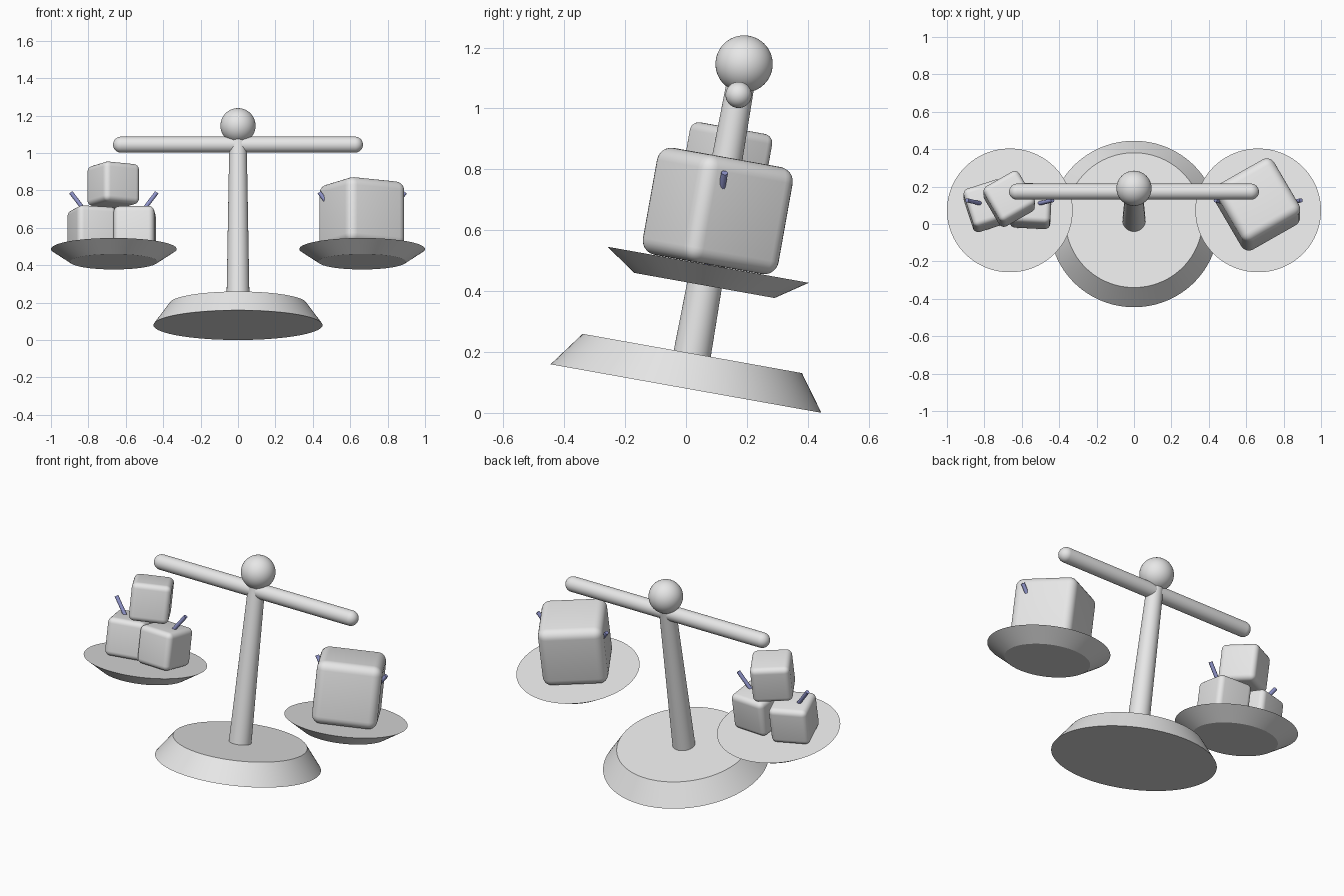
import bpy, bmesh, math
from mathutils import Matrix, Vector

if "Cube" in bpy.data.objects:
    bpy.data.objects.remove(bpy.data.objects["Cube"], do_unlink=True)

# The whole balance leans back about the x axis
LEAN = Matrix.Translation((0, 0, 0.08)) @ Matrix.Rotation(math.radians(-10.15), 4, 'X')


def material(name, color):
    mat = bpy.data.materials.new(name)
    mat.use_nodes = True
    mat.diffuse_color = color
    mat.node_tree.nodes["Principled BSDF"].inputs["Base Color"].default_value = color
    return mat


GREY = material("pale grey", (0.8, 0.8, 0.8, 1))
BLUE = material("dusty blue", (0.28, 0.3, 0.6, 1))


def finish(name, bm, mat, local=Matrix(), angle=30):
    bmesh.ops.recalc_face_normals(bm, faces=bm.faces)
    mesh = bpy.data.meshes.new(name)
    bm.to_mesh(mesh)
    bm.free()
    mesh.materials.append(mat)
    obj = bpy.data.objects.new(name, mesh)
    bpy.context.collection.objects.link(obj)
    obj.matrix_world = LEAN @ local
    bpy.ops.object.select_all(action='DESELECT')
    bpy.context.view_layer.objects.active = obj
    obj.select_set(True)
    bpy.ops.object.shade_smooth_by_angle(angle=math.radians(angle))
    return obj


def rod(name, start, end, r1, r2, mat=GREY, sides=64, round_ends=False):
    """Straight or tapered round part between two points."""
    start, end = Vector(start), Vector(end)
    axis = end - start
    half = axis.length / 2
    bm = bmesh.new()
    bmesh.ops.create_cone(bm, cap_ends=not round_ends, segments=sides,
                          radius1=r1, radius2=r2, depth=axis.length)
    if round_ends:
        for side in (-1, 1):
            ball = bmesh.ops.create_uvsphere(
                bm, u_segments=sides, v_segments=24, radius=r1,
                matrix=Matrix.Translation((0, 0, side * half)))
            inner = [v for v in ball["verts"] if v.co.z * side < half - 1e-4]
            bmesh.ops.delete(bm, geom=inner, context='VERTS')
        bmesh.ops.remove_doubles(bm, verts=bm.verts, dist=1e-4)
    turn = axis.to_track_quat('Z', 'Y').to_matrix().to_4x4()
    return finish(name, bm, mat, Matrix.Translation((start + end) / 2) @ turn)


def block(name, x, y, bottom, size, bevel, turn):
    """Cube with rounded edges."""
    bm = bmesh.new()
    bmesh.ops.create_cube(bm, size=size)
    bmesh.ops.bevel(bm, geom=bm.edges[:], offset=bevel, segments=6,
                    profile=0.5, affect='EDGES', clamp_overlap=True)
    place = Matrix.Translation((x, y, bottom + size / 2))
    finish(name, bm, GREY, place @ Matrix.Rotation(math.radians(turn), 4, 'Z'), 40)


# Stand
rod("base", (0, 0, 0), (0, 0, 0.117), 0.452, 0.366, sides=96)
rod("post", (0, 0, 0.1), (0, 0, 1.02), 0.062, 0.046)
rod("beam", (-0.625, 0, 0.98), (0.625, 0, 0.98), 0.043, 0.043, round_ends=True)
bm = bmesh.new()
bmesh.ops.create_uvsphere(bm, u_segments=48, v_segments=32, radius=0.094)
finish("top_ball", bm, GREY, Matrix.Translation((0, 0, 1.083)))

# Pans, each with a pair of cords rising from its middle
for side, label in ((1, "left"), (-1, "right")):
    x = side * 0.664
    rod(label + "_pan", (x, 0, 0.344), (x, 0, 0.413), 0.234, 0.336, sides=96)
    for way, end in ((1, "outer"), (-1, "inner")):
        rod(f"{label}_{end}_cord", (x, 0, 0.413), (x + side * way * 0.229, 0, 0.72),
            0.011, 0.011, BLUE, 16)

# Weights
block("large_block", 0.662, 0, 0.414, 0.357, 0.048, 30)
block("small_block_outer", -0.782, 0.005, 0.416, 0.217, 0.03, 18)
block("small_block_inner", -0.552, 0.005, 0.416, 0.217, 0.03, -3)
block("small_block_top", -0.667, 0, 0.652, 0.217, 0.03, 30)
